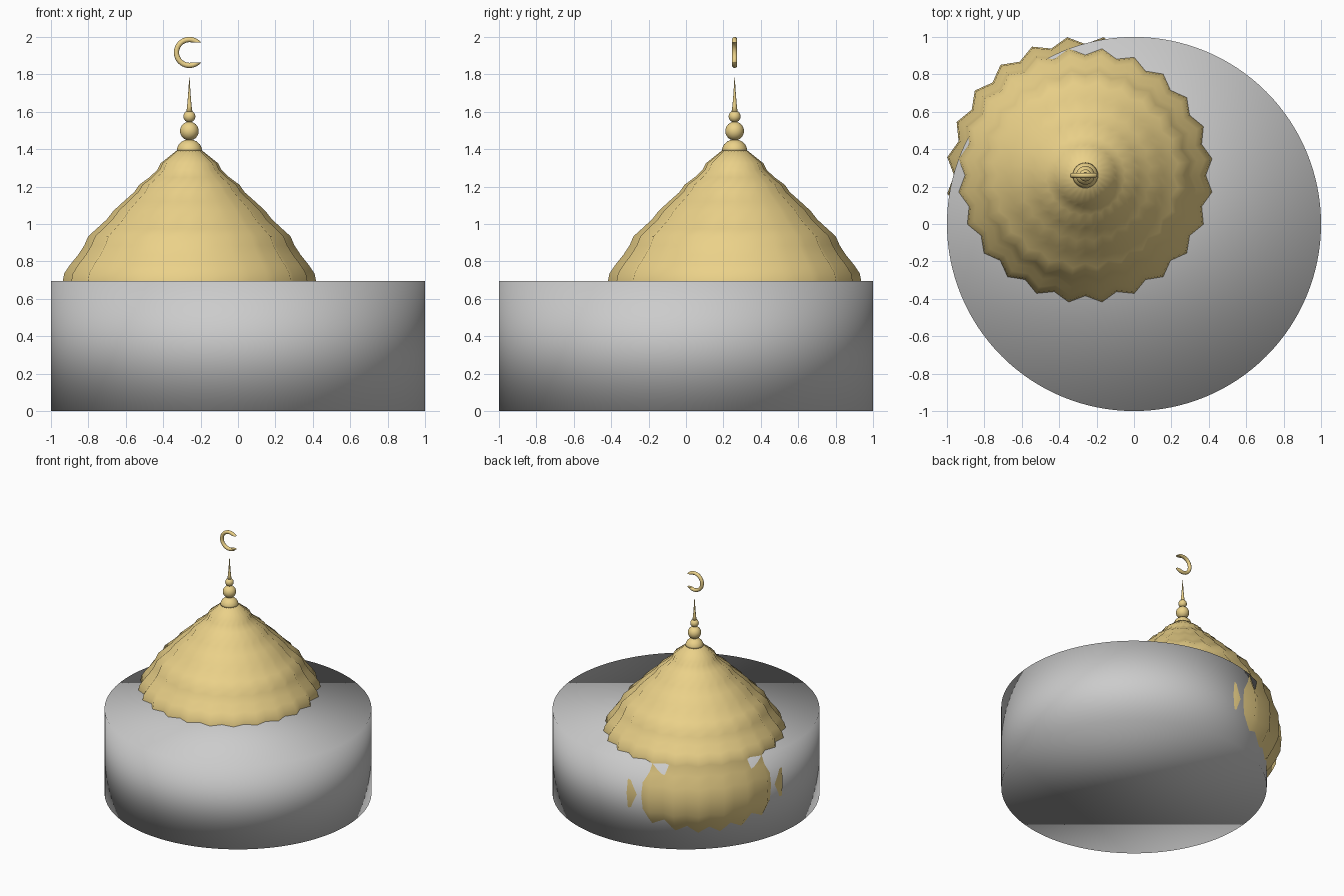
import bpy, bmesh, math
from mathutils import Vector

cube = bpy.data.objects.get("Cube")
if cube:
    bpy.data.objects.remove(cube, do_unlink=True)

CX, CY = -0.26, 0.26      # axis of the dome and finial
RIBS = 24

gold = bpy.data.materials.new("gold")
gold.use_nodes = True
colour = (0.83, 0.64, 0.25, 1)
gold.diffuse_color = colour
gold.node_tree.nodes["Principled BSDF"].inputs["Base Color"].default_value = colour


def finish(obj, name, mat=None, smooth=True):
    obj.name = name
    if mat:
        obj.data.materials.append(mat)
    for p in obj.data.polygons:
        p.use_smooth = smooth
    return obj


def lathe(name, profile, segments, valley=1.0, turn=0.0):
    """Spin (radius, height) points; every other column is scaled by valley."""
    bm = bmesh.new()
    rings = []
    for r, z in profile:
        ring = []
        for i in range(segments):
            a = 2 * math.pi * i / segments + turn
            rr = r * (valley if i % 2 else 1)
            ring.append(bm.verts.new((CX + rr * math.cos(a), CY + rr * math.sin(a), z)))
        rings.append(ring)
    for low, high in zip(rings, rings[1:]):
        for i in range(segments):
            j = (i + 1) % segments
            bm.faces.new((low[i], low[j], high[j], high[i]))
    bm.faces.new(rings[0][::-1])
    bm.faces.new(rings[-1])
    mesh = bpy.data.meshes.new(name)
    bm.to_mesh(mesh)
    bm.free()
    obj = bpy.data.objects.new(name, mesh)
    bpy.context.collection.objects.link(obj)
    return finish(obj, name, gold)


# Round drum
bpy.ops.mesh.primitive_cylinder_add(vertices=128, radius=1, depth=0.695,
                                    location=(0, 0, 0.3475))
finish(bpy.context.object, "drum")

# Ribbed, tiered dome, swelling out through the side of the drum
dome_profile = [
    (0.55, 0.05), (0.63, 0.13), (0.67, 0.18), (0.705, 0.24), (0.737, 0.31),
    (0.745, 0.42), (0.737, 0.53), (0.70, 0.62), (0.682, 0.70), (0.675, 0.735),
    (0.645, 0.78), (0.60, 0.835), (0.567, 0.885), (0.545, 0.935), (0.50, 0.975),
    (0.445, 1.025), (0.41, 1.07), (0.355, 1.12), (0.298, 1.17), (0.27, 1.21),
    (0.215, 1.25), (0.172, 1.29), (0.155, 1.325), (0.11, 1.36), (0.06, 1.40),
]
lathe("dome", dome_profile, RIBS * 2, valley=0.942, turn=math.pi / RIBS)

# Finial: collar, two balls and a spike
lathe("finial_collar", [(0.068, 1.39), (0.066, 1.405), (0.057, 1.425),
                        (0.04, 1.441), (0.02, 1.45), (0.004, 1.453)], 32)
for name, radius, z in (("finial_large_ball", 0.05, 1.497),
                        ("finial_small_ball", 0.032, 1.575)):
    bpy.ops.mesh.primitive_uv_sphere_add(segments=32, ring_count=16, radius=radius,
                                         location=(CX, CY, z))
    finish(bpy.context.object, name, gold)
lathe("finial_spike", [(0.017, 1.595), (0.012, 1.63), (0.007, 1.69),
                       (0.001, 1.782)], 16)

# Crescent: upright ring with a square notch cut from one side
centre = Vector((CX, CY, 1.917))
bpy.ops.mesh.primitive_torus_add(major_radius=0.069, minor_radius=0.014,
                                 major_segments=64, minor_segments=16,
                                 location=centre, rotation=(math.pi / 2, 0, 0))
crescent = bpy.context.object
bpy.ops.mesh.primitive_cube_add(size=1, location=centre + Vector((0.1, 0, 0)))
cutter = bpy.context.object
cutter.name = "crescent_cutter"
cutter.scale = (0.2, 0.2, 0.108)
cutter.hide_render = True
notch = crescent.modifiers.new("notch", "BOOLEAN")
notch.operation = "DIFFERENCE"
notch.solver = "EXACT"
notch.object = cutter
bpy.ops.object.select_all(action="DESELECT")
crescent.select_set(True)
bpy.context.view_layer.objects.active = crescent
bpy.ops.object.modifier_apply(modifier=notch.name)
bpy.data.objects.remove(cutter, do_unlink=True)
finish(crescent, "crescent", gold)
bpy.ops.object.shade_smooth_by_angle(angle=math.radians(40))
